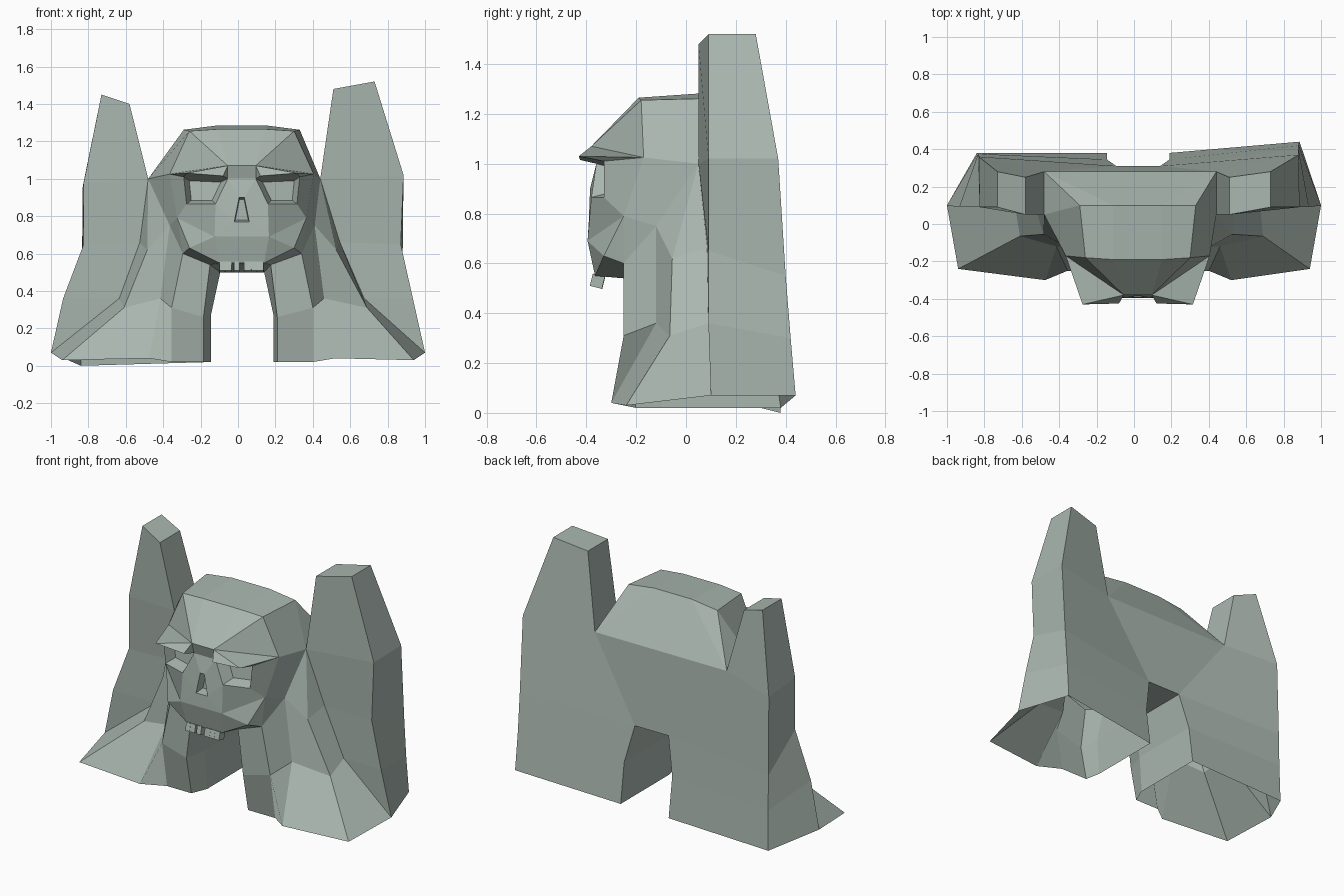
import bpy, bmesh
from mathutils import Vector

if "Cube" in bpy.data.objects:
    bpy.data.objects.remove(bpy.data.objects["Cube"])

# Tower rings: front inner, front outer, back outer, back inner
TOP = [(.51, .05, 1.48), (.73, .09, 1.52), (.73, .28, 1.52), (.51, .25, 1.48)]
SHOULDER = [(.44, .05, 1.0), (.885, .09, 1.02), (.88, .37, 1.02), (.44, .28, 1.0)]
TOP_L = [(-.58, .05, 1.40), (-.73, .09, 1.45), (-.73, .28, 1.45), (-.58, .25, 1.40)]
SHOULDER_L = [(-.48, .05, 1.0), (-.825, .09, .98), (-.83, .36, .96), (-.48, .28, 1.0)]

# Leg columns, each running upper / knee / foot
LEG = dict(
    front_out=[(.87, .09, .65), (.935, .09, .36), (1.0, .10, .07)],
    ridge=[(.545, .085, .66), (.675, .09, .36), (1.0, .10, .07)],
    band=[(.525, -.055, .62), (.69, -.065, .31), (.94, -.24, .03)],
    panel=[(.41, -.12, .75), (.46, -.12, .36), (.52, -.30, .04)],
    outer=[(.34, -.25, .60), (.40, -.25, .31), (.40, -.20, .02)],
    mid=[(.175, -.25, .54), (.21, -.25, .26), (.21, -.20, .02)],
    inner=[(.14, -.12, .50), (.19, -.12, .27), (.19, -.10, .02)],
    back_in=[(.14, .31, .50), (.19, .345, .27), (.19, .38, .02)],
    back_out=[(.88, .40, .55), (.88, .42, .30), (.885, .44, .07)],
)
SHIFT = dict(mid=.025, ridge=.02, band=.04)  # left leg sits closer in

# Right half of the skull, measured from its own centre line
SKULL = dict(
    cap_f=(.13, -.19, 1.265), cap_fo=(.28, -.18, 1.255),
    cap_b=(.13, .10, 1.285), cap_bo=(.31, .10, 1.262),
    temple=(.385, -.17, 1.025), brow_top=(.075, -.38, 1.07),
    brow_out=(.295, -.43, 1.03), brow_in=(.10, -.425, 1.015),
    bridge=(.075, -.36, 1.0), eye_to=(.31, -.33, 1.01),
    eye_bo=(.295, -.33, .865), eye_bi=(.14, -.38, .865),
    cheek=(.345, -.25, .79), muzzle=(.145, -.395, .69),
    jaw_side=(.28, -.33, .63), jaw=(.12, -.365, .55),
    nose_t=(.014, -.385, .90), nose_b=(.04, -.39, .77),
)
CX = .02


def half(side):
    """All named points of one side of the gate."""
    p = {k: Vector((CX + side * x, y, z)) for k, (x, y, z) in SKULL.items()}
    for k, col in LEG.items():
        for i, (x, y, z) in enumerate(col):
            if side < 0:
                x = -(x - SHIFT.get(k, .045) if x < .9 else x)
                if k == "band" and i == 1:
                    x = -.61
                if k == "ridge" and i == 1:
                    x = -.635
                if k == "back_out":
                    y, z = .37 + .005 * i, (.47, .25, 0)[i]
            p[k + str(i)] = Vector((x, y, z))
    for row, ring in (("T", TOP if side > 0 else TOP_L),
                      ("S", SHOULDER if side > 0 else SHOULDER_L)):
        for i, co in enumerate(ring):
            p[row + str(i)] = Vector(co)
    return p


R, L = half(1), half(-1)
faces = []


def face(p, names):
    faces.append([p[n] for n in names.split()])


def bridge(a, b):
    """Face across the centre line between two mirrored edges."""
    faces.append([L[a], R[a], R[b], L[b]])


def recess(rim, scale, depth):
    """Sunken pocket behind an open rim."""
    c = sum(rim, Vector()) / len(rim)
    floor = [c + (v - c) * scale + Vector((0, depth, 0)) for v in rim]
    for i in range(len(rim)):
        j = (i + 1) % len(rim)
        faces.append([rim[i], rim[j], floor[j], floor[i]])
    faces.append(floor)


for p in (R, L):
    # Tower
    face(p, "T0 T1 T2 T3")
    for i in range(4):
        j = (i + 1) % 4
        face(p, f"T{i} T{j} S{j} S{i}")
    face(p, "S0 S1 front_out0 ridge0")
    face(p, "S1 S2 back_out0 front_out0")
    face(p, "S2 S3 back_in0 back_out0")
    # Leg and buttress, open underneath
    cols = list(LEG)
    for a, b in zip(cols, cols[1:] + cols[:1]):
        for i in (0, 1):
            face(p, f"{a}{i} {b}{i} {b}{i + 1} {a}{i + 1}")
    # Shoulder between skull and tower
    for f in ("S0 ridge0 band0", "S0 band0 panel0", "S0 panel0 cheek temple",
              "panel0 outer0 cheek"):
        face(p, f)
    # Cranium
    for f in ("cap_f cap_fo cap_bo cap_b", "cap_b cap_bo S3", "cap_bo S3 S0",
              "cap_fo cap_bo S0 temple", "cap_f cap_fo brow_top",
              "cap_fo temple brow_top"):
        face(p, f)
    # Brow, cheek and jaw
    for f in ("brow_top temple brow_out", "brow_top brow_out brow_in",
              "brow_top brow_in bridge",
              "temple brow_out eye_to", "brow_out brow_in bridge eye_to",
              "eye_to temple cheek eye_bo", "eye_bo cheek muzzle eye_bi",
              "bridge eye_bi nose_b nose_t", "eye_bi muzzle nose_b",
              "cheek jaw_side muzzle", "muzzle jaw_side jaw",
              "cheek outer0 jaw_side", "jaw_side outer0 mid0 jaw"):
        face(p, f)
    # Eye socket
    recess([p[n] for n in ("bridge", "eye_to", "eye_bo", "eye_bi")], .72, .07)

# Middle strips: front, roof, back wall and archway ceiling
for a, b in (("cap_b", "cap_f"), ("cap_f", "brow_top"), ("brow_top", "bridge"),
             ("bridge", "nose_t"), ("nose_b", "muzzle"), ("muzzle", "jaw"),
             ("jaw", "mid0"), ("mid0", "inner0"), ("inner0", "back_in0"),
             ("back_in0", "S3"), ("S3", "cap_b")):
    bridge(a, b)
# Nose hole
recess([L["nose_t"], R["nose_t"], R["nose_b"], L["nose_b"]], .85, .06)

stone = bpy.data.materials.new("stone")
stone.diffuse_color = (.40, .47, .43, 1)
stone.use_nodes = True
stone.node_tree.nodes["Principled BSDF"].inputs["Base Color"].default_value = stone.diffuse_color


def make_object(name, bm):
    bmesh.ops.recalc_face_normals(bm, faces=bm.faces)
    me = bpy.data.meshes.new(name)
    bm.to_mesh(me)
    bm.free()
    me.materials.append(stone)
    ob = bpy.data.objects.new(name, me)
    bpy.context.collection.objects.link(ob)
    return ob


bm = bmesh.new()
for f in faces:
    bm.faces.new([bm.verts.new(v) for v in f])
bmesh.ops.remove_doubles(bm, verts=bm.verts, dist=.0005)
make_object("skull_gate", bm)

# Teeth
for i, (x, w) in enumerate(((-.085, .03), (-.05, .035), (-.008, .03),
                            (.052, .04), (.085, .03), (.12, .035))):
    bm = bmesh.new()
    bmesh.ops.create_cube(bm, size=1)
    ob = make_object(f"tooth_{i + 1}", bm)
    ob.scale = (w, .05, .05)
    ob.location = (x, -.355, .528)
    ob.rotation_euler = (-.25, 0, .04 * (-1) ** i)
